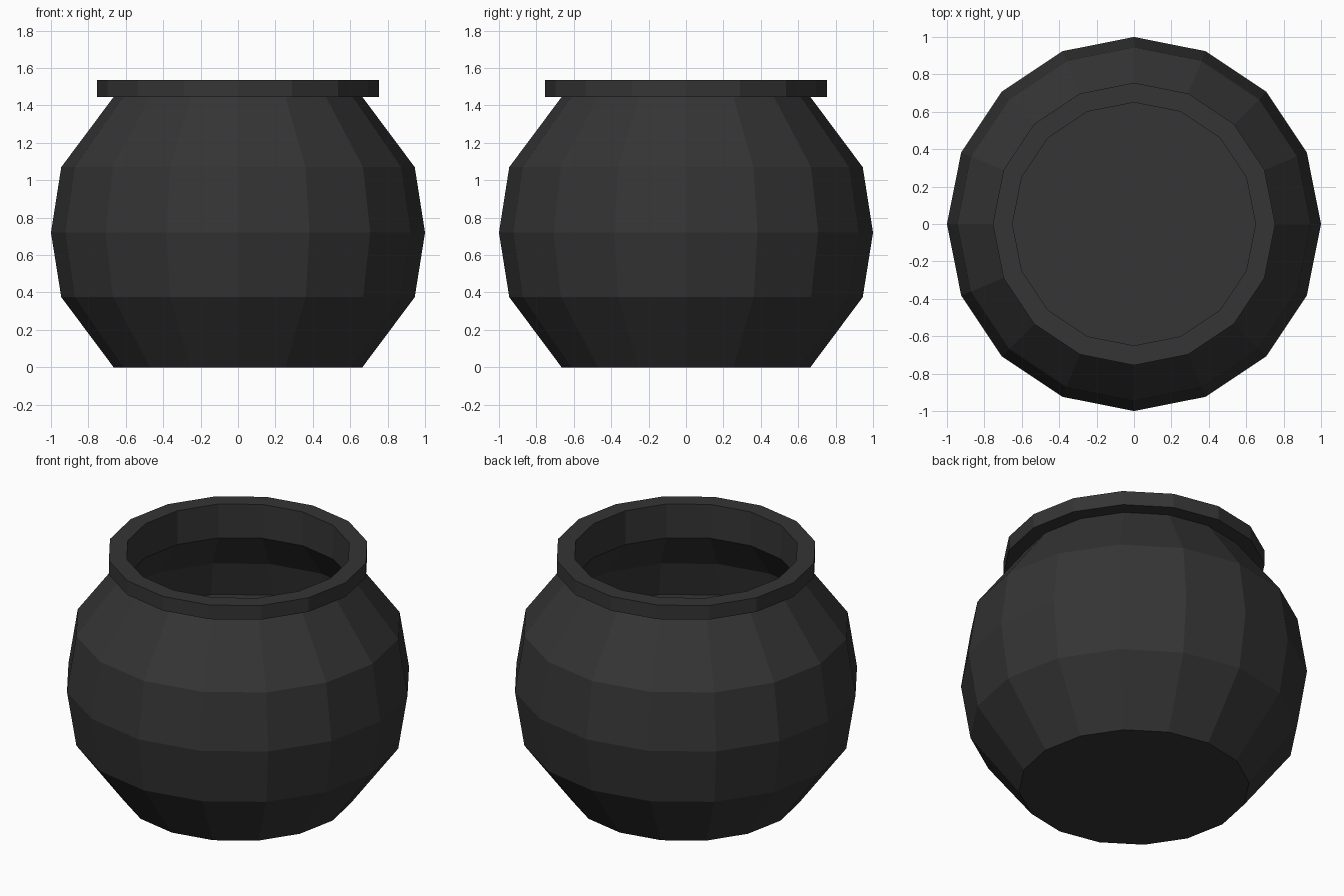
import bpy, bmesh
from math import cos, sin, pi

if "Cube" in bpy.data.objects:
    bpy.data.objects.remove(bpy.data.objects["Cube"])

SIDES = 16


def lathe(name, profile, closed=False):
    """Spin an (r, z) profile around z; open ends are capped when not closed."""
    bm = bmesh.new()
    rings = [[bm.verts.new((r * cos(2 * pi * i / SIDES), r * sin(2 * pi * i / SIDES), z))
              for i in range(SIDES)] for r, z in profile]
    pairs = list(zip(rings, rings[1:] + rings[:1])) if closed else list(zip(rings, rings[1:]))
    for a, b in pairs:
        for i in range(SIDES):
            j = (i + 1) % SIDES
            bm.faces.new((a[i], a[j], b[j], b[i]))
    if not closed:
        bm.faces.new(rings[0])
        bm.faces.new(rings[-1])
    bmesh.ops.recalc_face_normals(bm, faces=bm.faces)
    mesh = bpy.data.meshes.new(name)
    bm.to_mesh(mesh)
    bm.free()
    obj = bpy.data.objects.new(name, mesh)
    bpy.context.collection.objects.link(obj)
    mat = bpy.data.materials.get("iron") or bpy.data.materials.new("iron")
    mat.diffuse_color = (0.035, 0.035, 0.035, 1)
    mat.use_nodes = True
    mat.node_tree.nodes["Principled BSDF"].inputs["Base Color"].default_value = mat.diffuse_color
    mesh.materials.append(mat)
    return obj


# Rounded pot with overhanging rim, straight inner neck and flat inner floor
lathe("cauldron_pot", [
    (0.665, 0), (0.945, 0.375), (1.0, 0.72), (0.945, 1.07), (0.665, 1.445),
    (0.755, 1.445), (0.755, 1.535), (0.65, 1.535),
    (0.65, 1.32), (0.84, 1.07), (0.89, 0.85),
])
